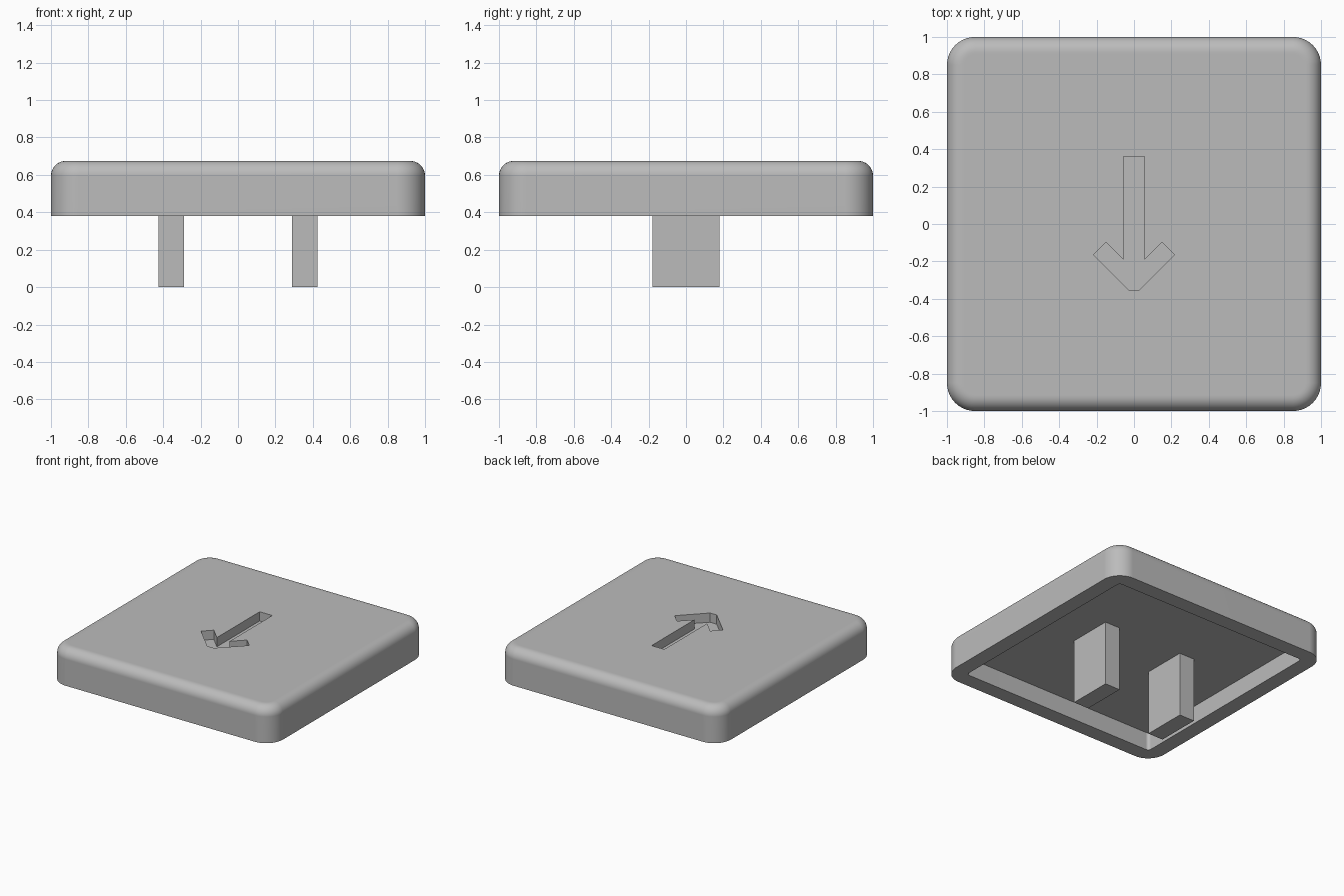
import bpy, bmesh
from math import sin, cos, pi, radians

if "Cube" in bpy.data.objects:
    bpy.data.objects.remove(bpy.data.objects["Cube"], do_unlink=True)

# Single plain grey material
GREY = (0.5, 0.5, 0.5, 1)
grey = bpy.data.materials.new("plain grey")
grey.use_nodes = True
grey.diffuse_color = GREY
grey.node_tree.nodes["Principled BSDF"].inputs["Base Color"].default_value = GREY

BASE, TOP, CEILING = 0.38, 0.675, 0.525   # heights of rim, top and inner ceiling
CORNER, FILLET = 0.15, 0.08
SEGMENTS = 10


def make_object(name, bm):
    bmesh.ops.recalc_face_normals(bm, faces=bm.faces[:])
    mesh = bpy.data.meshes.new(name)
    bm.to_mesh(mesh)
    bm.free()
    mesh.materials.append(grey)
    obj = bpy.data.objects.new(name, mesh)
    bpy.context.collection.objects.link(obj)
    return obj


def rounded_ring(bm, half, radius, z):
    """Loop of vertices around a rounded square."""
    ring = []
    for corner, (sx, sy) in enumerate(((1, 1), (-1, 1), (-1, -1), (1, -1))):
        for i in range(SEGMENTS + 1):
            a = (corner + i / SEGMENTS) * pi / 2
            ring.append(bm.verts.new((sx * (half - radius) + radius * cos(a),
                                      sy * (half - radius) + radius * sin(a), z)))
    return ring


def prism(name, outline, z0, z1):
    """Flat outline extruded between two heights."""
    bm = bmesh.new()
    face = bm.faces.new([bm.verts.new((x, y, z0)) for x, y in outline])
    raised = bmesh.ops.extrude_face_region(bm, geom=[face])["geom"]
    bmesh.ops.translate(bm, vec=(0, 0, z1 - z0),
                        verts=[v for v in raised if isinstance(v, bmesh.types.BMVert)])
    return make_object(name, bm)


# Hollow cap: ceiling, inner wall, rim, outer wall, rounded shoulder, flat top
sections = [(0.875, 0.025, CEILING), (0.875, 0.025, BASE), (1, CORNER, BASE)]
for i in range(SEGMENTS + 1):
    a = i / SEGMENTS * pi / 2
    inset = FILLET * (1 - cos(a))
    sections.append((1 - inset, CORNER - inset, TOP - FILLET * (1 - sin(a))))
sections.append((1 - FILLET - 0.01, CORNER - FILLET - 0.01, TOP))

bm = bmesh.new()
rings = [rounded_ring(bm, *s) for s in sections]
for low, high in zip(rings, rings[1:]):
    for i in range(len(low)):
        j = (i + 1) % len(low)
        bm.faces.new((low[i], low[j], high[j], high[i]))
bm.faces.new(rings[0])
bm.faces.new(rings[-1])
cap = make_object("cap", bm)

# Arrow recess pointing to the front, cut into the top
half_arrow = [(0.057, 0.36), (0.057, -0.19), (0.15, -0.097),
              (0.217, -0.165), (0.03, -0.352)]
arrow = half_arrow + [(-x, y) for x, y in reversed(half_arrow)]
cutter = prism("arrow_cutter", arrow, TOP - 0.075, TOP + 0.1)
cutter.hide_render = True
cut = cap.modifiers.new("arrow recess", "BOOLEAN")
cut.operation, cut.solver, cut.object = "DIFFERENCE", "EXACT", cutter

bpy.ops.object.select_all(action="DESELECT")
cap.select_set(True)
bpy.context.view_layer.objects.active = cap
bpy.ops.object.modifier_apply(modifier=cut.name)
bpy.data.objects.remove(cutter, do_unlink=True)
bpy.ops.object.shade_smooth_by_angle(angle=radians(30))
cap.modifiers.new("even shading", "WEIGHTED_NORMAL").keep_sharp = True

# Two mounting posts hanging from the ceiling
for side, name in ((1, "left_post"), (-1, "right_post")):
    xs = (side * 0.29, side * 0.425)
    prism(name, [(xs[0], -0.18), (xs[1], -0.18), (xs[1], 0.18), (xs[0], 0.18)],
          0, CEILING)
